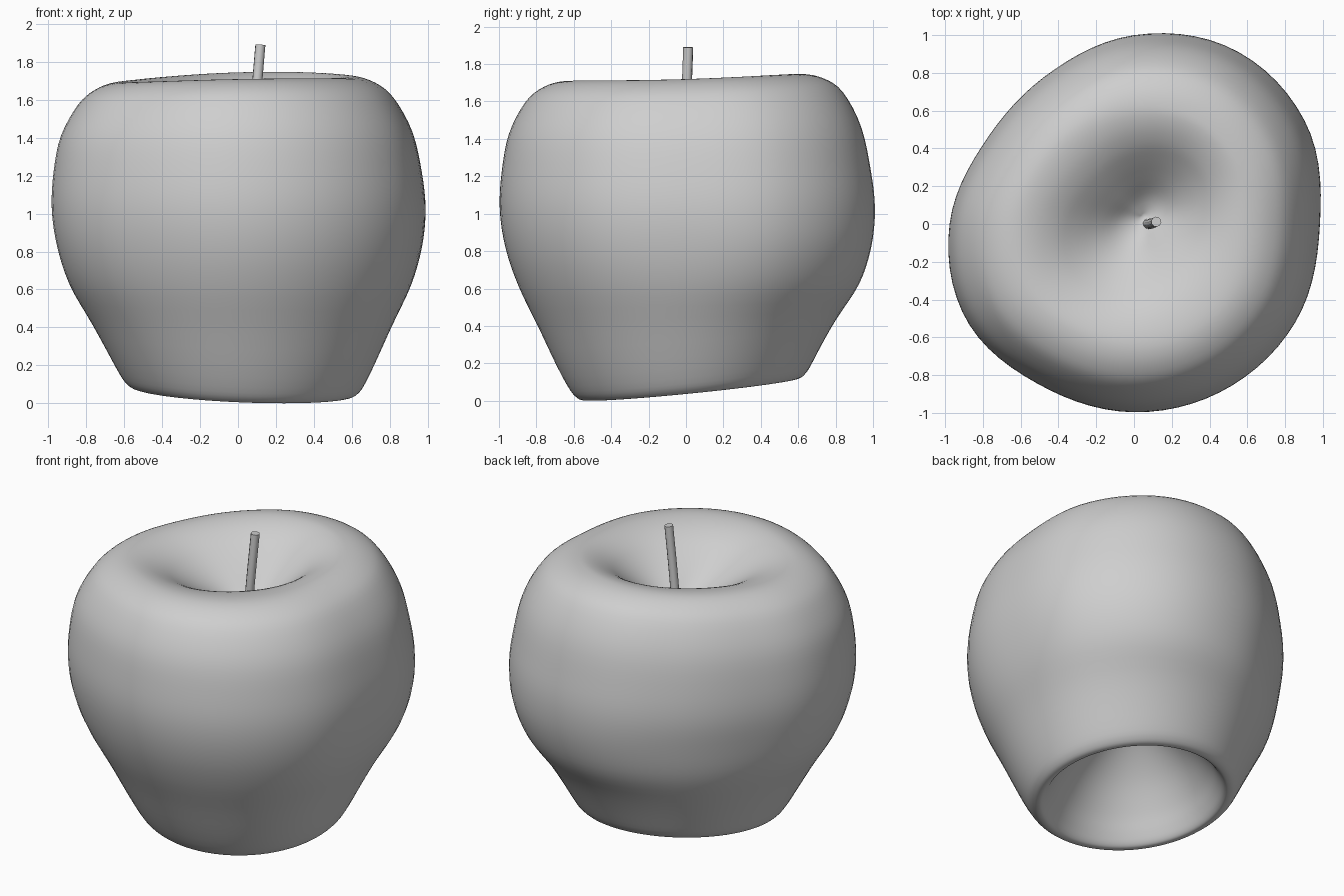
import bpy, bmesh, math
from mathutils import Vector

old = bpy.data.objects.get("Cube")
if old:
    bpy.data.objects.remove(old, do_unlink=True)

grey = bpy.data.materials.new("plain_grey")
grey.use_nodes = True
grey.diffuse_color = (0.62, 0.62, 0.62, 1)
grey.node_tree.nodes["Principled BSDF"].inputs["Base Color"].default_value = (0.62, 0.62, 0.62, 1)

SIDES = 80
STEPS = 4

# Lopsided outline: radius every 30 degrees
OUTLINE = [.985, 1.055, 1.065, 1.0, .915, .9, .975, 1.02, .985, .995, 1.0, 1.0]

# Profile from the base hollow, around the flesh, into the stem hollow:
# radius, height, share of the lopsided outline
PROFILE = [(.0, .62, 0), (.1, .585, 0), (.23, .49, 0), (.35, .37, 0), (.45, .23, 0),
           (.505, .13, 0), (.54, .075, 0), (.57, .06, 0), (.61, .078, 0), (.66, .15, .1),
           (.79, .4, .4), (.91, .62, .8), (.975, .82, 1), (1.0, 1.02, 1),
           (.985, 1.22, 1), (.94, 1.42, 1), (.845, 1.59, 1), (.75, 1.67, 1),
           (.64, 1.706, .9), (.53, 1.698, .7), (.42, 1.657, .4), (.32, 1.593, .2),
           (.21, 1.51, 0), (.1, 1.425, 0), (.0, 1.38, 0)]


def spline(a, b, c, d, t):
    return .5 * (2 * b + (c - a) * t + (2 * a - 5 * b + 4 * c - d) * t * t
                 + (3 * b - a - 3 * c + d) * t ** 3)


def smooth(low, high, v):
    t = min(max((v - low) / (high - low), 0), 1)
    return t * t * (3 - 2 * t)


def outline(angle):
    pos = angle / math.tau * len(OUTLINE)
    i = int(pos)
    pts = [OUTLINE[(i + k) % len(OUTLINE)] for k in (-1, 0, 1, 2)]
    return spline(*pts, pos - i)


def dense_profile():
    rows = [Vector(p) for p in PROFILE]
    last = len(rows) - 1
    out = []
    for i in range(last):
        a, b, c, d = (rows[min(max(i + k, 0), last)] for k in (-1, 0, 1, 2))
        out += [spline(a, b, c, d, s / STEPS) for s in range(STEPS)]
    return out + [rows[-1]]


def place(row, angle):
    radius, z, share = row
    r = radius * (1 + share * (outline(angle) - 1))
    # Stem hollow sits slightly off centre and is longer along one diagonal
    off = max(0, 1 - radius / .64) if z > 1 else 0
    r *= 1 + .3 * off * math.cos(2 * angle - math.pi / 2)
    lean = -.026 * (z - 1)
    x = r * math.cos(angle) + .06 * off + lean
    y = r * math.sin(angle) + .05 * off + lean
    # Rim and base are both tilted
    top = smooth(1.2, 1.65, z)
    base = 1 - smooth(.12, .7, z)
    z += top * (.02 * x + .03 * y + .05 * y * y) + base * (.1 * y - .04 * x)
    return Vector((x, y, z))


def finish(obj):
    obj.data.materials.clear()
    obj.data.materials.append(grey)
    bpy.ops.object.select_all(action='DESELECT')
    obj.select_set(True)
    bpy.context.view_layer.objects.active = obj


# Fruit body
bm = bmesh.new()
rows = dense_profile()
angles = [math.tau * k / SIDES for k in range(SIDES)]
rings = [[bm.verts.new(place(row, a)) for a in angles] for row in rows[1:-1]]
for lower, upper in zip(rings, rings[1:]):
    for k in range(SIDES):
        n = (k + 1) % SIDES
        bm.faces.new((lower[k], lower[n], upper[n], upper[k]))
for row, ring in ((rows[0], rings[0]), (rows[-1], rings[-1])):
    pole = bm.verts.new(place(row, 0))
    for k in range(SIDES):
        bm.faces.new((pole, ring[k], ring[(k + 1) % SIDES]))
bmesh.ops.recalc_face_normals(bm, faces=bm.faces)
mesh = bpy.data.meshes.new("fruit_body")
bm.to_mesh(mesh)
bm.free()
body = bpy.data.objects.new("fruit_body", mesh)
bpy.context.collection.objects.link(body)
finish(body)
bpy.ops.object.shade_smooth_by_angle(angle=math.radians(60))

# Stem
curve = bpy.data.curves.new("stem", 'CURVE')
curve.dimensions = '3D'
curve.bevel_depth = .027
curve.bevel_resolution = 3
curve.use_fill_caps = True
line = curve.splines.new('BEZIER')
line.bezier_points.add(2)
for point, co in zip(line.bezier_points, [(.07, .0, 1.34), (.095, .003, 1.62), (.118, .012, 1.89)]):
    point.co = co
    point.handle_left_type = point.handle_right_type = 'AUTO'
stem = bpy.data.objects.new("stem", curve)
bpy.context.collection.objects.link(stem)
finish(stem)
bpy.ops.object.convert(target='MESH')
bpy.ops.object.shade_smooth_by_angle(angle=math.radians(40))
